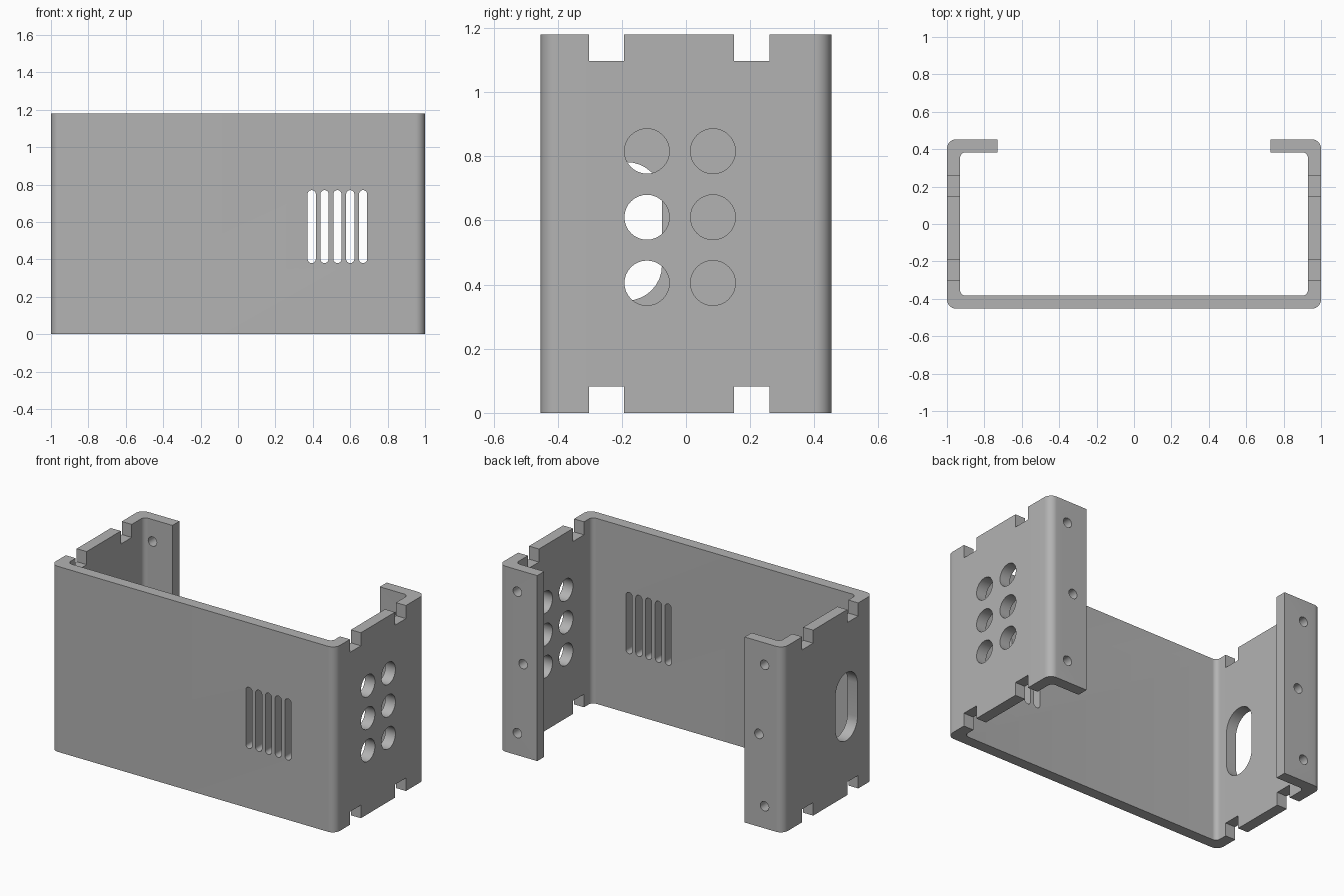
import bpy, bmesh, math
from mathutils import Vector

cube = bpy.data.objects.get("Cube")
if cube:
    bpy.data.objects.remove(cube, do_unlink=True)

HEIGHT, WALL = 1.18, 0.07
HALF_X, HALF_Y, FLANGE_X = 1.0, 0.453, 0.73
R_OUT, R_IN = 0.05, 0.03

grey = bpy.data.materials.new("plain_grey")
grey.use_nodes = True
colour = (0.45, 0.45, 0.45, 1)
grey.diffuse_color = colour
grey.node_tree.nodes["Principled BSDF"].inputs["Base Color"].default_value = colour


def prism(bm, outline, axis, start, end):
    """Extrude a closed 2D outline along one axis."""
    def place(u, v, w):
        return {"x": Vector((w, u, v)), "y": Vector((u, w, v)),
                "z": Vector((u, v, w))}[axis]
    face = bm.faces.new([bm.verts.new(place(u, v, start)) for u, v in outline])
    moved = bmesh.ops.extrude_face_region(bm, geom=[face])["geom"]
    verts = [g for g in moved if isinstance(g, bmesh.types.BMVert)]
    bmesh.ops.translate(bm, verts=verts, vec=place(0, 0, end - start))


def arc(cu, cv, r, a0, a1, n=10):
    return [(cu + r * math.cos(math.radians(a0 + (a1 - a0) * i / n)),
             cv + r * math.sin(math.radians(a0 + (a1 - a0) * i / n)))
            for i in range(n + 1)]


def circle(cu, cv, r, n=32):
    return arc(cu, cv, r, 0, 360, n)[:-1]


def slot(cu, z0, z1, r):
    return arc(cu, z1 - r, r, 0, 180, 16) + arc(cu, z0 + r, r, 180, 360, 16)


def finish(bm, name):
    bmesh.ops.recalc_face_normals(bm, faces=bm.faces)
    mesh = bpy.data.meshes.new(name)
    bm.to_mesh(mesh)
    bm.free()
    mesh.materials.append(grey)
    obj = bpy.data.objects.new(name, mesh)
    bpy.context.collection.objects.link(obj)
    return obj


# Bent sheet: front plate, two sides and two rear flanges
ix, iy = HALF_X - WALL, HALF_Y - WALL
ox, oy = HALF_X - R_OUT, HALF_Y - R_OUT
jx, jy = ix - R_IN, iy - R_IN
half = (arc(ox, -oy, R_OUT, -90, 0) + arc(ox, oy, R_OUT, 0, 90)
        + [(FLANGE_X, HALF_Y), (FLANGE_X, iy)]
        + arc(jx, jy, R_IN, 90, 0) + arc(jx, -jy, R_IN, 0, -90))
bm = bmesh.new()
prism(bm, half + [(-x, y) for x, y in reversed(half)], "z", 0, HEIGHT)
housing = finish(bm, "bent_housing")

bm = bmesh.new()
# Edge notches and flange screw holes on both sides
for side in (-1, 1):
    for y0, y1 in ((-0.303, -0.193), (0.15, 0.26)):
        for z0, z1 in ((-0.1, 0.083), (HEIGHT - 0.083, HEIGHT + 0.1)):
            prism(bm, [(y0, z0), (y1, z0), (y1, z1), (y0, z1)],
                  "x", side * 0.85, side * 1.1)
    for x, dz in ((0.87, -0.45), (0.83, 0), (0.87, 0.45)):
        prism(bm, circle(side * x, HEIGHT / 2 + dz, 0.03, 24), "y", 0.3, 0.6)
# Round holes in the left side
for y in (-0.122, 0.084):
    for z in (0.405, 0.61, 0.816):
        prism(bm, circle(y, z, 0.07), "x", 0.85, 1.1)
# Long opening in the right side
prism(bm, slot(-0.185, 0.35, 0.782, 0.11), "x", -1.1, -0.85)
# Vent slots in the front plate
for i in range(5):
    prism(bm, slot(0.394 + i * 0.0687, 0.38, 0.77, 0.022), "y", -0.6, -0.3)
cutter = finish(bm, "opening_cutter")
cutter.hide_render = True

# Cut the openings
cut = housing.modifiers.new("openings", "BOOLEAN")
cut.operation = "DIFFERENCE"
cut.solver = "EXACT"
cut.object = cutter
bpy.ops.object.select_all(action="DESELECT")
housing.select_set(True)
bpy.context.view_layer.objects.active = housing
bpy.ops.object.modifier_apply(modifier=cut.name)
bpy.data.objects.remove(cutter, do_unlink=True)
bpy.ops.object.shade_smooth_by_angle(angle=math.radians(30))
